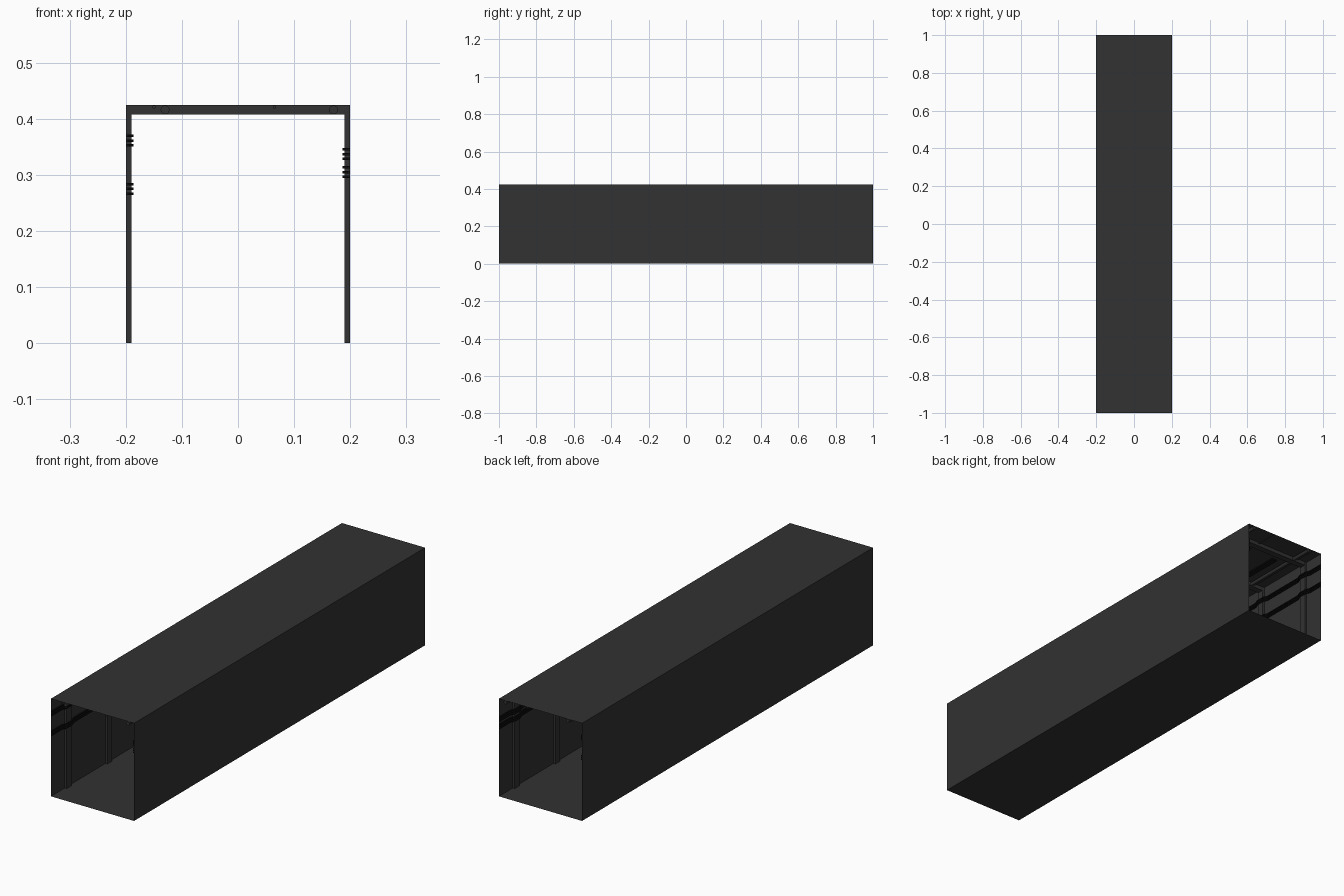
import bpy, bmesh, math
from mathutils import Matrix

if "Cube" in bpy.data.objects:
    bpy.data.objects.remove(bpy.data.objects["Cube"])

W, H, L = 0.2, 0.425, 1.0


def material(name, v):
    m = bpy.data.materials.new(name)
    m.diffuse_color = (v, v, v, 1)
    m.use_nodes = True
    m.node_tree.nodes["Principled BSDF"].inputs["Base Color"].default_value = m.diffuse_color
    return m


GREY = material("dark grey", 0.032)
BLACK = material("cable black", 0.006)


def finish(name, bm, mat):
    me = bpy.data.meshes.new(name)
    bm.to_mesh(me)
    bm.free()
    me.materials.append(mat)
    ob = bpy.data.objects.new(name, me)
    bpy.context.collection.objects.link(ob)
    return ob


def add_box(bm, x0, x1, y0, y1, z0, z1):
    c = Matrix.Translation(((x0 + x1) / 2, (y0 + y1) / 2, (z0 + z1) / 2))
    s = Matrix.Diagonal((x1 - x0, y1 - y0, z1 - z0, 1))
    bmesh.ops.create_cube(bm, size=1, matrix=c @ s)


# Open-ended thin shell: floor, walls, ceiling
bm = bmesh.new()
ring = [(-W, 0), (W, 0), (W, H), (-W, H)]
front = [bm.verts.new((x, -L, z)) for x, z in ring]
back = [bm.verts.new((x, L, z)) for x, z in ring]
for i in range(4):
    j = (i + 1) % 4
    bm.faces.new((front[i], front[j], back[j], back[i]))
finish("tunnel_shell", bm, GREY)

# Four bays, each with a pair of frames
bays = [-0.75, -0.25, 0.25, 0.75]
ribs = [b + d for b in bays for d in (-0.14, 0.14)]
bm = bmesh.new()
for y in ribs:
    for s in (-1, 1):
        a, b = sorted((s * 0.19, s * 0.1995))
        add_box(bm, a, b, y - 0.016, y + 0.016, 0.0005, 0.4245)
finish("wall_ribs", bm, GREY)

bm = bmesh.new()
for y in ribs:
    add_box(bm, -0.19, 0.19, y - 0.014, y + 0.014, 0.408, 0.4245)
finish("ceiling_beams", bm, GREY)

# Ceiling pipes run the whole length
for k, (x, z, r) in enumerate([(-0.13, 0.416, 0.008), (0.17, 0.416, 0.008),
                               (-0.15, 0.421, 0.003), (0.065, 0.421, 0.003)]):
    bm = bmesh.new()
    bmesh.ops.create_cone(bm, cap_ends=True, segments=12, radius1=r, radius2=r,
                          depth=2 * L, matrix=Matrix.Translation((x, 0, z))
                          @ Matrix.Rotation(math.pi / 2, 4, 'X'))
    for f in bm.faces:
        f.smooth = len(f.verts) == 4
    finish(f"ceiling_pipe_{k}", bm, GREY)

# Lamp housings at bay centres
bm = bmesh.new()
for y in bays:
    add_box(bm, -0.089, -0.062, y - 0.09, y + 0.09, 0.419, 0.4245)
finish("lamp_housings", bm, BLACK)


# Cables hug the wall and step out over each rib
def cable(name, side, z):
    pts = [(-L, 0.003)]
    for y in ribs:
        pts += [(y - 0.04, 0.003), (y - 0.018, 0.0115),
                (y + 0.018, 0.0115), (y + 0.04, 0.003)]
    pts.append((L, 0.003))
    bm = bmesh.new()
    prev = None
    r = 0.0023
    for y, d in pts:
        cur = [bm.verts.new((side * (W - d + dx), y, z + dz))
               for dx, dz in ((-r, -r), (r, -r), (r, r), (-r, r))]
        if prev:
            for i in range(4):
                j = (i + 1) % 4
                bm.faces.new((prev[i], prev[j], cur[j], cur[i]))
        else:
            bm.faces.new(cur[::-1])
        prev = cur
    bm.faces.new(prev)
    bmesh.ops.recalc_face_normals(bm, faces=bm.faces)
    finish(name, bm, BLACK)


for side, zc in ((-1, 0.361), (-1, 0.275), (1, 0.337), (1, 0.305)):
    for i in (-1, 0, 1):
        cable(f"wall_cable_{side}_{zc}_{i}", side, zc + i * 0.0085)
